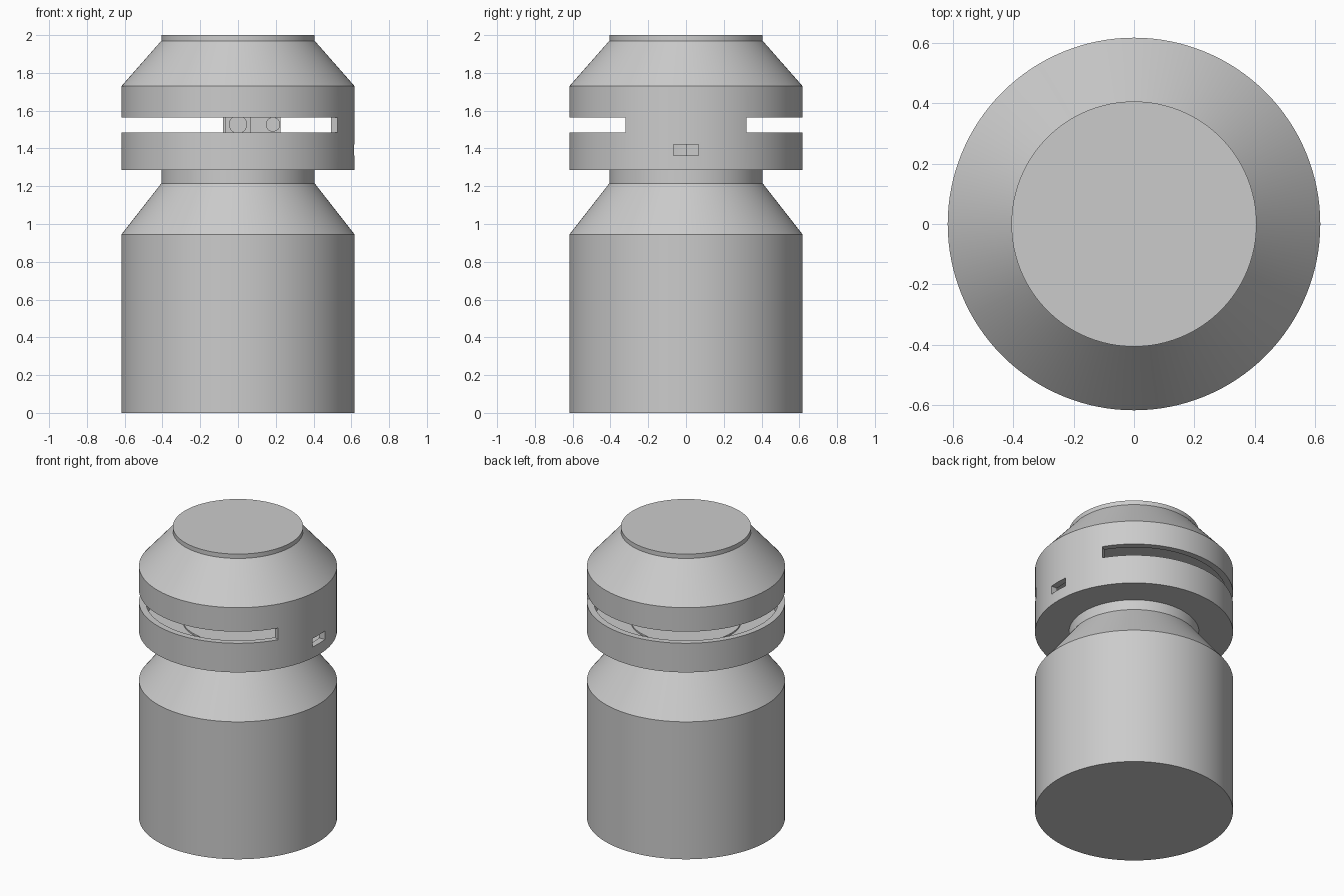
import bpy, bmesh
from math import cos, sin, pi, radians
from mathutils import Matrix

cube = bpy.data.objects.get("Cube")
if cube:
    bpy.data.objects.remove(cube)

SEG = 128
R_BODY, R_NECK, R_CAVITY = 0.617, 0.406, 0.575
SLOT_LOW, SLOT_HIGH = 1.485, 1.565

grey = bpy.data.materials.new("plain grey")
grey.use_nodes = True
grey.diffuse_color = (0.6, 0.6, 0.6, 1)
grey.node_tree.nodes["Principled BSDF"].inputs["Base Color"].default_value = (0.6, 0.6, 0.6, 1)


def finish(name, bm):
    bmesh.ops.recalc_face_normals(bm, faces=bm.faces)
    mesh = bpy.data.meshes.new(name)
    bm.to_mesh(mesh)
    bm.free()
    mesh.materials.append(grey)
    ob = bpy.data.objects.new(name, mesh)
    bpy.context.collection.objects.link(ob)
    return ob


def activate(ob):
    bpy.ops.object.select_all(action='DESELECT')
    ob.select_set(True)
    bpy.context.view_layer.objects.active = ob


def smooth(ob):
    activate(ob)
    bpy.ops.object.shade_smooth_by_angle(angle=radians(25))


def arc(radius, start=0.0, end=2 * pi, steps=SEG, closed=True):
    count = steps if closed else steps + 1
    return [(radius * cos(start + (end - start) * i / steps),
             radius * sin(start + (end - start) * i / steps)) for i in range(count)]


def rect(x0, x1, y0, y1):
    return [(x0, y0), (x1, y0), (x1, y1), (x0, y1)]


def prism(name, outline, low, high):
    """Closed outline in plan, extruded from low to high."""
    bm = bmesh.new()
    bottom = [bm.verts.new((x, y, low)) for x, y in outline]
    top = [bm.verts.new((x, y, high)) for x, y in outline]
    bm.faces.new(bottom)
    bm.faces.new(top)
    for i in range(len(outline)):
        j = (i + 1) % len(outline)
        bm.faces.new((bottom[i], bottom[j], top[j], top[i]))
    return finish(name, bm)


def lathe(name, profile):
    """Solid of revolution with flat end caps."""
    bm = bmesh.new()
    rings = [[bm.verts.new((x, y, z)) for x, y in arc(r)] for r, z in profile]
    for a, b in zip(rings, rings[1:]):
        for i in range(SEG):
            j = (i + 1) % SEG
            bm.faces.new((a[i], a[j], b[j], b[i]))
    bm.faces.new(rings[0])
    bm.faces.new(rings[-1])
    return finish(name, bm)


def lens(name, x, z, radius, y_front, y_back):
    """Round barrel facing the front."""
    place = Matrix.Translation((x, (y_front + y_back) / 2, z)) @ Matrix.Rotation(pi / 2, 4, 'X')
    bm = bmesh.new()
    bmesh.ops.create_cone(bm, cap_ends=True, segments=32, radius1=radius, radius2=radius,
                          depth=y_back - y_front, matrix=place)
    ob = finish(name, bm)
    smooth(ob)
    return ob


def cut(ob, cutter):
    mod = ob.modifiers.new("cut", 'BOOLEAN')
    mod.operation = 'DIFFERENCE'
    mod.solver = 'EXACT'
    mod.object = cutter
    activate(ob)
    bpy.ops.object.modifier_apply(modifier=mod.name)
    bpy.data.objects.remove(cutter)


# Turned housing: base, shoulder, neck, head and cap
housing = lathe("housing", [
    (R_BODY, 0), (R_BODY, 0.945), (R_NECK, 1.215), (R_NECK, 1.285),
    (R_BODY, 1.285), (R_BODY, 1.73), (R_NECK, 1.97), (R_NECK, 2.0)])

# Hollow head
cut(housing, prism("cavity_cutter", arc(R_CAVITY), 1.35, 1.65))

# Viewing slot around the head, leaving a wall on the +x side
half_wall = radians(31.3)
slot = (arc(0.7, half_wall, 2 * pi - half_wall, 96, False)
        + arc(0.5, half_wall, 2 * pi - half_wall, 96, False)[::-1])
cut(housing, prism("slot_cutter", slot, SLOT_LOW, SLOT_HIGH))

# Cable opening through the wall
cut(housing, prism("port_cutter", rect(0.5, 0.7, -0.067, 0.067), 1.362, 1.42))
smooth(housing)

# Turntable on the cavity floor
turntable = prism("turntable", arc(0.345), 1.345, 1.36)
smooth(turntable)

# Sensor unit standing on the turntable
prism("sensor_block", rect(-0.08, 0.225, 0, 0.1), 1.355, 1.59)
prism("emitter_housing", rect(-0.07, 0.065, -0.03, 0.01), 1.455, 1.595)
lens("emitter_barrel", 0, 1.527, 0.048, -0.05, 0)
lens("emitter_lens", 0, 1.527, 0.039, -0.056, 0)
lens("receiver_lens", 0.185, 1.527, 0.038, -0.012, 0.01)
